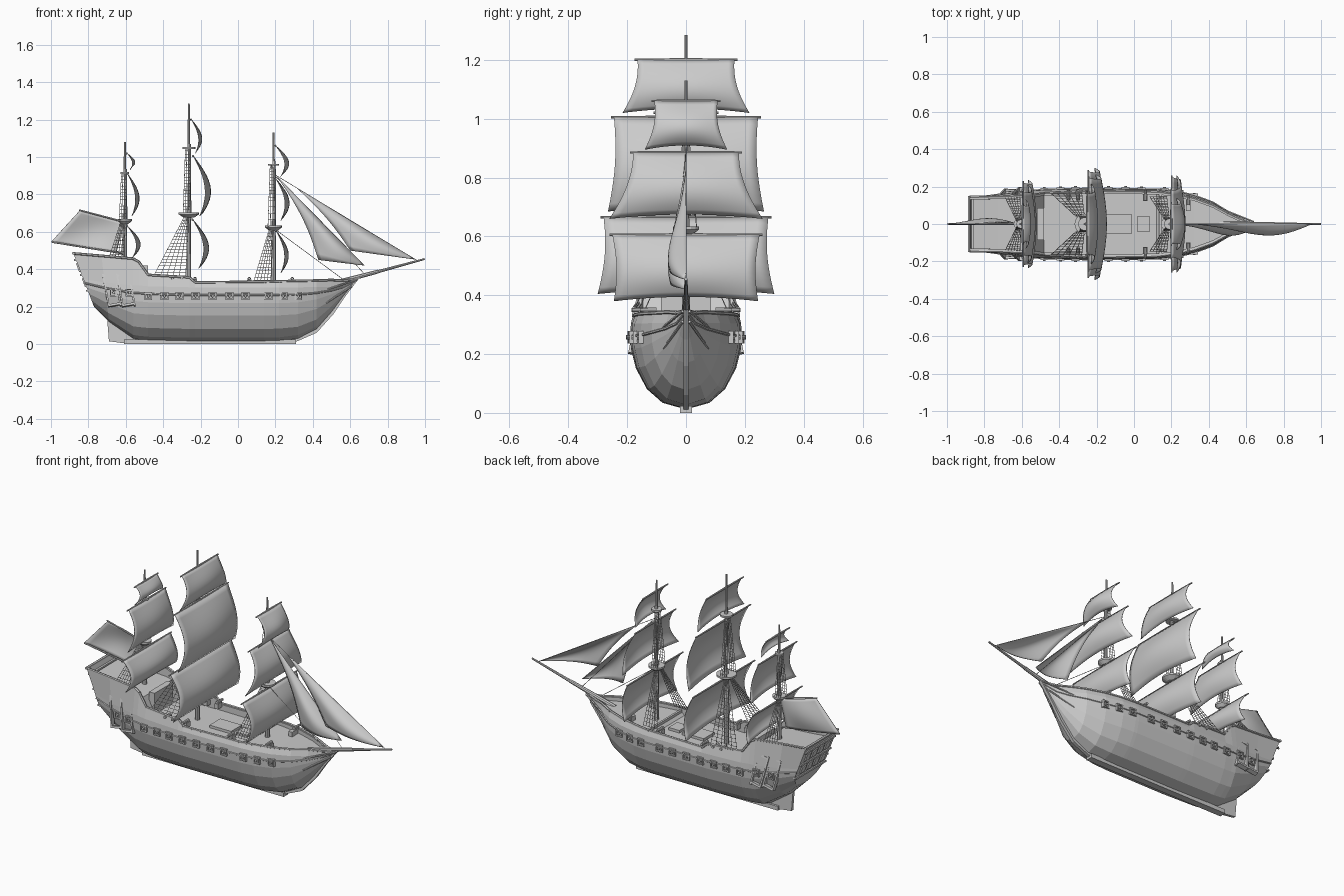
import bpy, bmesh
from math import sin, cos, pi
from mathutils import Vector, Matrix

if "Cube" in bpy.data.objects:
    bpy.data.objects.remove(bpy.data.objects["Cube"])


def finish(bm, name, smooth=False, thick=0):
    if not thick:
        bmesh.ops.recalc_face_normals(bm, faces=bm.faces)
    me = bpy.data.meshes.new(name)
    bm.to_mesh(me)
    bm.free()
    ob = bpy.data.objects.new(name, me)
    bpy.context.collection.objects.link(ob)
    if smooth:
        for p in me.polygons:
            p.use_smooth = True
    if thick:
        m = ob.modifiers.new("thickness", 'SOLIDIFY')
        m.thickness = thick
        m.offset = 0
    return ob


def rod(bm, a, b, r1, r2=None, n=8):
    a, b = Vector(a), Vector(b)
    d = b - a
    mat = Matrix.Translation((a + b) / 2) @ d.to_track_quat('Z', 'Y').to_matrix().to_4x4()
    bmesh.ops.create_cone(bm, cap_ends=n > 4, segments=n, radius1=r1,
                          radius2=r1 if r2 is None else r2, depth=d.length, matrix=mat)


def box(bm, c, s, rot=None):
    mat = Matrix.Translation(c) @ (rot or Matrix()) @ Matrix.Diagonal((*s, 1))
    bmesh.ops.create_cube(bm, size=1, matrix=mat)


def plate(name, pts, y):
    """x-z outline extruded to thickness 2y."""
    bm = bmesh.new()
    f = bm.faces.new([bm.verts.new((x, -y, z)) for x, z in pts])
    r = bmesh.ops.extrude_face_region(bm, geom=[f])
    for v in r['geom']:
        if isinstance(v, bmesh.types.BMVert):
            v.co.y = y
    return finish(bm, name)


# Hull stations: x bottom, x top, z bottom, z wale, z top, half width, top half width, deck z
ST = [(-.77, -.88, .20, .34, .485, .145, .145, .44),
      (-.69, -.73, .12, .32, .472, .160, .147, .425),
      (-.56, -.56, .03, .30, .457, .178, .155, .41),
      (-.53, -.53, .025, .30, .44, .180, .158, .40),
      (-.48, -.48, .02, .295, .37, .184, .165, .30),
      (-.26, -.26, .015, .29, .357, .190, .175, .295),
      (-.23, -.23, .015, .29, .33, .190, .177, .295),
      (.12, .12, .015, .29, .333, .186, .172, .295),
      (.14, .14, .015, .29, .333, .185, .170, .315),
      (.22, .22, .017, .29, .336, .177, .160, .315),
      (.32, .32, .03, .29, .338, .154, .138, .315),
      (.42, .42, .08, .295, .34, .117, .102, .318),
      (.50, .50, .17, .30, .343, .068, .058, .322),
      (.56, .56, .25, .31, .340, .032, .030, .326),
      (.62, .62, .325, .335, .345, .008, .008, .335)]
SHAPE = [(.06, 0), (.42, .07), (.70, .24), (.90, .50), (.985, .74), (1, .9), (.985, 1.05)]


def section(s):
    xb, xt, zb, zw, zt, w, wt, zd = s
    pts = [(w * a, zb + (zw - zb) * b) for a, b in SHAPE]
    inner = max(wt - .014, wt * .3)
    pts += [(wt, zt), (inner, zt), (inner, zd)]
    return [Vector((xb + (xt - xb) * (z - zb) / (zt - zb), y, z)) for y, z in pts]


def hull_w(x):
    for a, b in zip(ST, ST[1:]):
        if x <= b[0]:
            return a[5] + (b[5] - a[5]) * (x - a[0]) / (b[0] - a[0])
    return 0


# Hull with bulwarks and decks, lofted
bm = bmesh.new()
rings = []
for s in ST:
    h = section(s)
    full = [Vector((p.x, -p.y, p.z)) for p in reversed(h)] + h
    rings.append([bm.verts.new(p) for p in full])
n = len(rings[0])
for a, b in zip(rings, rings[1:]):
    for i in range(n):
        j = (i + 1) % n
        bm.faces.new((a[i], a[j], b[j], b[i]))
for r in (rings[0], rings[-1]):
    for i in range(2, n // 2 - 1):
        bm.faces.new((r[i], r[i + 1], r[n - 2 - i], r[n - 1 - i]))
finish(bm, "hull")

# Gunwale rail and wale strips along both sides
bm = bmesh.new()
for idx, r in ((7, .007), (5, .005)):
    secs = [section(s)[idx] for s in ST]
    for sg in (-1, 1):
        for a, b in zip(secs, secs[1:]):
            rod(bm, (a.x, sg * a.y, a.z), (b.x, sg * b.y, b.z), r, n=6)
rod(bm, (-.88, -.15, .485), (-.88, .15, .485), .008, n=6)
for sg in (-1, 1):
    rod(bm, (.64, sg * .012, .345), (.47, sg * .08, .29), .005, n=6)
    rod(bm, (.61, sg * .012, .31), (.47, sg * .075, .22), .005, n=6)
finish(bm, "rails")

# Keel, stem and rudder
bm = bmesh.new()
box(bm, (-.15, 0, .012), (.92, .04, .024))
finish(bm, "keel")
plate("stem", [(.22, .0), (.3, .008), (.42, .06), (.51, .16), (.57, .25), (.65, .355),
               (.6, .34), (.5, .24), (.4, .10), (.3, .04)], .009)
plate("rudder", [(-.70, .14), (-.69, .015), (-.6, .003), (-.5, .003), (-.52, .06), (-.6, .13), (-.74, .20)], .008)

# Gunports with barrels, deck guns
bm = bmesh.new()
ports = [-.665, -.58, -.48, -.393, -.313, -.227, -.136, -.045, .04, .163, .243, .323]
for x in ports:
    z = .275 if x < -.55 else .257
    w = hull_w(x)
    for sg in (-1, 1):
        for d in (-.017, .017):
            box(bm, (x + d, sg * w, z), (.007, .018, .041))
            box(bm, (x, sg * w, z + d), (.041, .018, .007))
        rod(bm, (x, sg * (w - .02), z), (x, sg * (w + .014), z), .009, .007)
for x in (-.35, -.30, -.23, .06, .29):
    w = hull_w(x) - .02
    for sg in (-1, 1):
        rod(bm, (x, sg * (w - .04), .35), (x, sg * (w + .015), .35), .009, .007)
        box(bm, (x, sg * (w - .025), .33), (.022, .035, .03))
finish(bm, "guns_and_ports")

# Quarter galleries on the sides and windows in the transom
bm = bmesh.new()
for sg in (-1, 1):
    for x0, w0 in ((-.675, .158), (-.60, .166)):
        rot = Matrix.Rotation(.2 * sg, 4, 'X') @ Matrix.Rotation(-.18, 4, 'Y')
        for d in (-.032, .032):
            box(bm, (x0 + d, sg * w0, .29), (.009, .026, .18), rot)
        for z in (.21, .37):
            box(bm, (x0 - (z - .29) * .18, sg * w0 - sg * (z - .29) * .2, z), (.07, .026, .012), rot)
for y in (-.09, -.03, .03, .09):
    for z in (.33, .41):
        box(bm, (-.77 - .11 * (z - .20) / .285, y, z), (.014, .04, .05), Matrix.Rotation(-.37, 4, 'Y'))
for z in (.285, .37, .45):
    box(bm, (-.77 - .11 * (z - .20) / .285, 0, z), (.02, .28, .01))
finish(bm, "galleries_and_windows")

# Deck fittings
bm = bmesh.new()
box(bm, (-.50, 0, .36), (.035, .17, .12))
box(bm, (-.08, 0, .30), (.14, .10, .02))
box(bm, (.05, 0, .30), (.07, .08, .02))
box(bm, (.29, .09, .325), (.025, .04, .035))
box(bm, (.14, 0, .318), (.012, .33, .015))
finish(bm, "deck_fittings")

# Masts: x, deck z, lower top z, upper top z, summit, platform radius, shroud foot span, foot half width
MASTS = {"fore": (.19, .30, .63, .96, 1.13, .045, (.085, .175), .145, .34),
         "main": (-.263, .28, .70, 1.05, 1.285, .055, (-.45, -.28), .17, .365),
         "mizzen": (-.605, .40, .665, .915, 1.08, .037, (-.69, -.61), .145, .46)}
for name, (x, z0, z1, z2, z3, r, span, fw, fz) in MASTS.items():
    bm = bmesh.new()
    rod(bm, (x, 0, z0), (x, 0, z1 + .03), .014, .012, 10)
    rod(bm, (x + .004, 0, z1 - .03), (x + .004, 0, z2 + .02), .010, .008, 10)
    rod(bm, (x, 0, z2 - .02), (x, 0, z3), .007, .005, 8)
    rod(bm, (x, 0, z1 - .022), (x, 0, z1 - .006), r * .55, r, 16)
    rod(bm, (x, 0, z1 - .006), (x, 0, z1 + .004), r, r, 16)
    rod(bm, (x, 0, z2 - .006), (x, 0, z2 + .004), r * .65, r * .65, 14)
    finish(bm, name + "_mast")
    bm = bmesh.new()
    for sg in (-1, 1):
        for feet, y0, za, tops, y1, zb, cnt in (
                (span, fw, fz, (x - .025, x), .02, z1 - .02, 6),
                ((x - .03, x + .008), r * .8, z1, (x - .018, x + .004), .008, z2, 4)):
            lo = [Vector((feet[0] + (feet[1] - feet[0]) * i / (cnt - 1), sg * y0, za)) for i in range(cnt)]
            hi = [Vector((tops[0] + (tops[1] - tops[0]) * i / (cnt - 1), sg * y1, zb)) for i in range(cnt)]
            for a, b in zip(lo, hi):
                rod(bm, a, b, .0016, n=4)
            k = int((zb - za) / .017)
            for i in range(k):
                t = i / k
                rod(bm, lo[0].lerp(hi[0], t), lo[-1].lerp(hi[-1], t), .0013, n=4)
    finish(bm, name + "_shrouds")

# Square sails: mast, top z, bottom z, half width top, half width bottom, belly, start x offset
SAILS = [("fore", .605, .38, .25, .245, .065, .015), ("fore", .885, .66, .18, .26, .072, .012),
         ("fore", 1.06, .895, .108, .14, .07, .012),
         ("main", .665, .405, .28, .30, .085, .022), ("main", 1.005, .685, .245, .265, .092, .025),
         ("main", 1.20, 1.02, .165, .215, .055, .015),
         ("mizzen", .63, .46, .22, .235, .068, .015), ("mizzen", .91, .685, .17, .21, .062, .015),
         ("mizzen", 1.02, .93, .10, .13, .042, .012)]
for k, (mast, zt, zb, wt, wb, d, off) in enumerate(SAILS):
    x0 = MASTS[mast][0] + off
    label = mast + ("_course", "_topsail", "_topgallant")[k % 3]
    bm = bmesh.new()
    U, V = 16, 12
    g = []
    for j in range(V + 1):
        v = j / V
        w = wt + (wb - wt) * v ** 1.3 - .012 * sin(pi * v)
        row = []
        for i in range(U + 1):
            u = 2 * i / U - 1
            belly = d * sin(.82 * pi * v) * (.68 + .32 * cos(u * pi / 2))
            z = zt + (zb - zt) * v + .015 * v * v * (1 - u * u)
            row.append(bm.verts.new((x0 + belly, u * w, z)))
        g.append(row)
    for j in range(V):
        for i in range(U):
            bm.faces.new((g[j][i], g[j][i + 1], g[j + 1][i + 1], g[j + 1][i]))
    finish(bm, label, True, .003)
    bm = bmesh.new()
    for sg in (-1, 1):
        rod(bm, (x0 - .003, 0, zt), (x0 - .003, sg * (wt + .01), zt), .006, .004)
    finish(bm, label + "_yard")


def patch(name, a, b, c, d, belly, sag=0):
    """Bellied sail between corners a-b (upper edge) and d-c (lower edge)."""
    a, b, c, d = map(Vector, (a, b, c, d))
    N = 12
    bm = bmesh.new()
    g = []
    for j in range(N + 1):
        v = j / N
        row = []
        for i in range(N + 1):
            u = i / N
            p = a.lerp(b, u).lerp(d.lerp(c, u), v)
            p.y += belly * sin(pi * u) * sin(pi * (.12 + .76 * v) if sag == 0 else pi * .75 * v)
            p.x += sag * sin(pi * v) * (1 - u)
            row.append(bm.verts.new(p))
        g.append(row)
    for j in range(N):
        for i in range(N):
            bm.faces.new((g[j][i], g[j][i + 1], g[j + 1][i + 1], g[j + 1][i]))
    bmesh.ops.remove_doubles(bm, verts=bm.verts, dist=.0005)
    finish(bm, name, True, .003)


# Spanker and jibs (triangles: the tack edge collapses to a point)
patch("spanker", (-.845, 0, .715), (-.61, 0, .65), (-.65, 0, .49), (-1, 0, .545), .03)
patch("inner_jib", (.21, 0, .895), (.675, 0, .42), (.675, 0, .42), (.43, -.03, .45), -.05, .025)
patch("outer_jib", (.32, 0, .83), (.95, 0, .452), (.95, 0, .452), (.60, -.04, .50), -.045, .02)

# Bowsprit, spanker spars and stays
bm = bmesh.new()
rod(bm, (.46, 0, .312), (.75, 0, .388), .014, .010)
rod(bm, (.70, 0, .374), (.998, 0, .455), .009, .005)
rod(bm, (-.605, 0, .652), (-.85, 0, .717), .005, .004)
rod(bm, (-.605, 0, .483), (-.995, 0, .545), .005, .004)
finish(bm, "bowsprit_and_spars")
bm = bmesh.new()
for a, b in (((.19, 0, .62), (.57, 0, .34)), ((.19, 0, .91), (.68, 0, .37)), ((.19, 0, .91), (.96, 0, .445))):
    rod(bm, a, b, .0015, n=4)
finish(bm, "stays")
